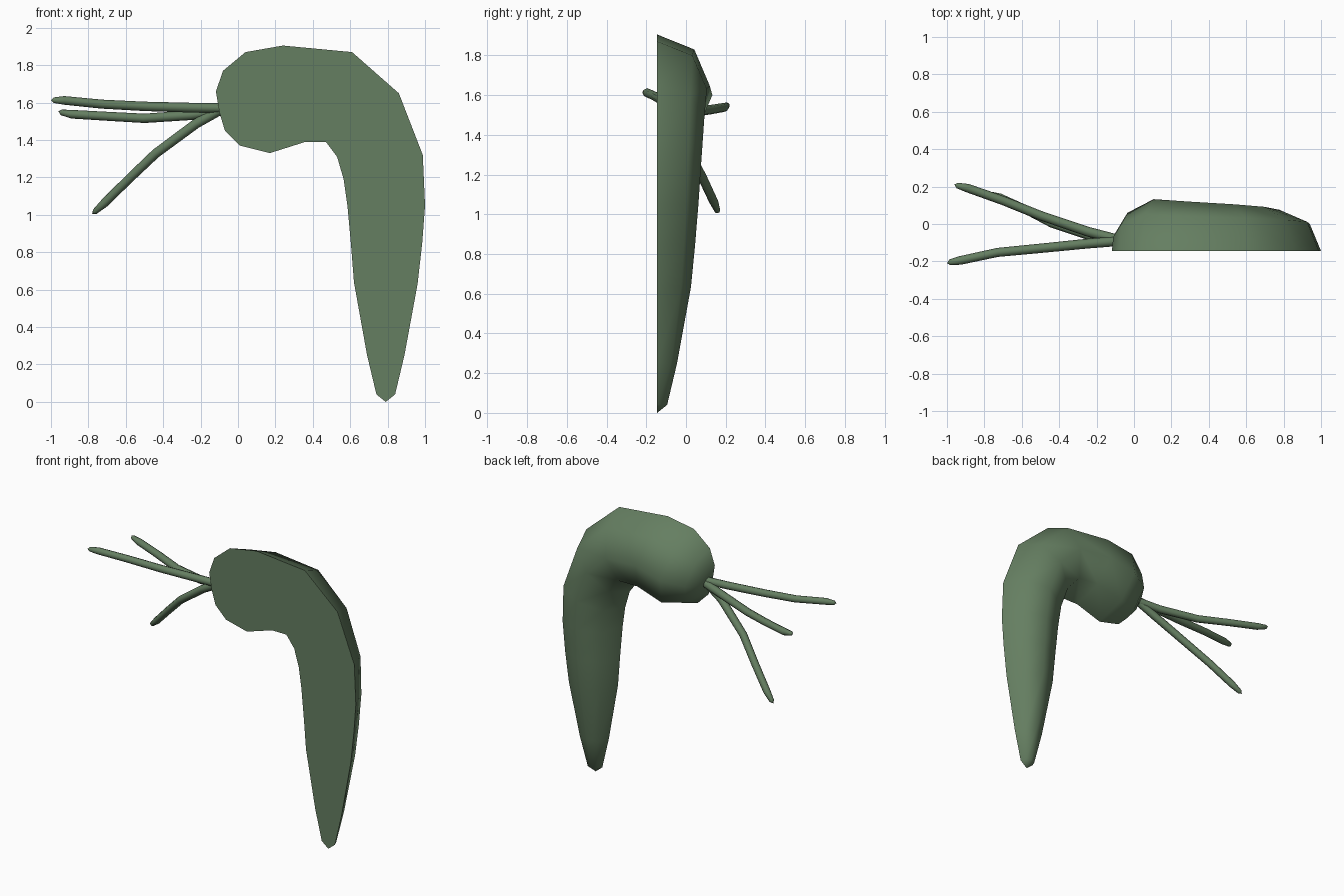
import bpy, bmesh, math
from mathutils import Vector

if "Cube" in bpy.data.objects:
    bpy.data.objects.remove(bpy.data.objects["Cube"])

green = bpy.data.materials.new("green")
green.diffuse_color = (0.13, 0.21, 0.12, 1)
green.use_nodes = True
green.node_tree.nodes["Principled BSDF"].inputs["Base Color"].default_value = green.diffuse_color


def loft(name, rings, start, end):
    """Skin closed rings together and close both ends to a point."""
    bm = bmesh.new()
    loops = [[bm.verts.new(p) for p in ring] for ring in rings]
    n = len(loops[0])
    a, b = bm.verts.new(start), bm.verts.new(end)
    for i in range(n):
        j = (i + 1) % n
        bm.faces.new((a, loops[0][i], loops[0][j]))
        bm.faces.new((b, loops[-1][j], loops[-1][i]))
        for p, q in zip(loops, loops[1:]):
            bm.faces.new((p[i], q[i], q[j], p[j]))
    bmesh.ops.recalc_face_normals(bm, faces=bm.faces)
    mesh = bpy.data.meshes.new(name)
    bm.to_mesh(mesh)
    bm.free()
    mesh.materials.append(green)
    obj = bpy.data.objects.new(name, mesh)
    bpy.context.collection.objects.link(obj)
    bpy.ops.object.select_all(action='DESELECT')
    obj.select_set(True)
    bpy.context.view_layer.objects.active = obj
    bpy.ops.object.shade_smooth_by_angle(angle=math.radians(55))
    return obj


# Body: half-round sections between inner and outer outline points (x, z)
FLAT_Y = -0.145
sections = [
    ((0.74, 0.04), (0.84, 0.04)), ((0.69, 0.25), (0.89, 0.25)),
    ((0.62, 0.64), (0.96, 0.63)), ((0.605, 0.83), (0.985, 0.85)),
    ((0.585, 1.05), (1.0, 1.05)), ((0.565, 1.19), (0.988, 1.32)),
    ((0.53, 1.31), (0.86, 1.65)), ((0.47, 1.39), (0.61, 1.87)),
    ((0.36, 1.39), (0.24, 1.905)), ((0.17, 1.33), (0.04, 1.87)),
    ((0.01, 1.37), (-0.08, 1.77)), ((-0.07, 1.45), (-0.118, 1.66)),
]


def half_ring(inner, outer):
    p, q = (Vector((c[0], FLAT_Y, c[1])) for c in (inner, outer))
    mid, half = (p + q) / 2, (q - p) / 2
    up = Vector((0, half.length, 0))
    return [mid + half * math.cos(t) + up * math.sin(t)
            for t in (math.pi * k / 4 for k in range(5))]


loft("body", [half_ring(*s) for s in sections],
     (0.79, FLAT_Y, 0), (-0.1, FLAT_Y, 1.55))


# Feelers: thin tapered tubes fanning out from the head end
def feeler(name, path, radii, sides=8):
    pts = [Vector(p) for p in path]
    rings = []
    for i in range(len(radii)):
        d = (pts[i + 1] - pts[max(i - 1, 0)]).normalized()
        u = d.cross(Vector((0, 1, 0))).normalized()
        v = d.cross(u)
        rings.append([pts[i] + radii[i] * (u * math.cos(t) + v * math.sin(t))
                      for t in (2 * math.pi * k / sides for k in range(sides))])
    loft(name, rings, pts[0], pts[-1])


radii = (0.026, 0.026, 0.025, 0.024, 0.023, 0.015)
feeler("feeler_upper", [(-0.06, -0.09, 1.57), (-0.25, -0.105, 1.573),
       (-0.5, -0.13, 1.58), (-0.73, -0.152, 1.592), (-0.93, -0.195, 1.612),
       (-0.985, -0.205, 1.613), (-1.0, -0.21, 1.612)], radii)
feeler("feeler_middle", [(-0.06, -0.09, 1.56), (-0.25, -0.04, 1.533),
       (-0.5, 0.045, 1.516), (-0.7, 0.125, 1.527), (-0.89, 0.192, 1.538),
       (-0.945, 0.206, 1.548), (-0.96, 0.212, 1.553)], radii)
feeler("feeler_lower", [(-0.06, -0.09, 1.58), (-0.225, -0.065, 1.487),
       (-0.44, 0.005, 1.328), (-0.58, 0.078, 1.195), (-0.715, 0.14, 1.062),
       (-0.765, 0.158, 1.017), (-0.78, 0.162, 1.005)], radii)
